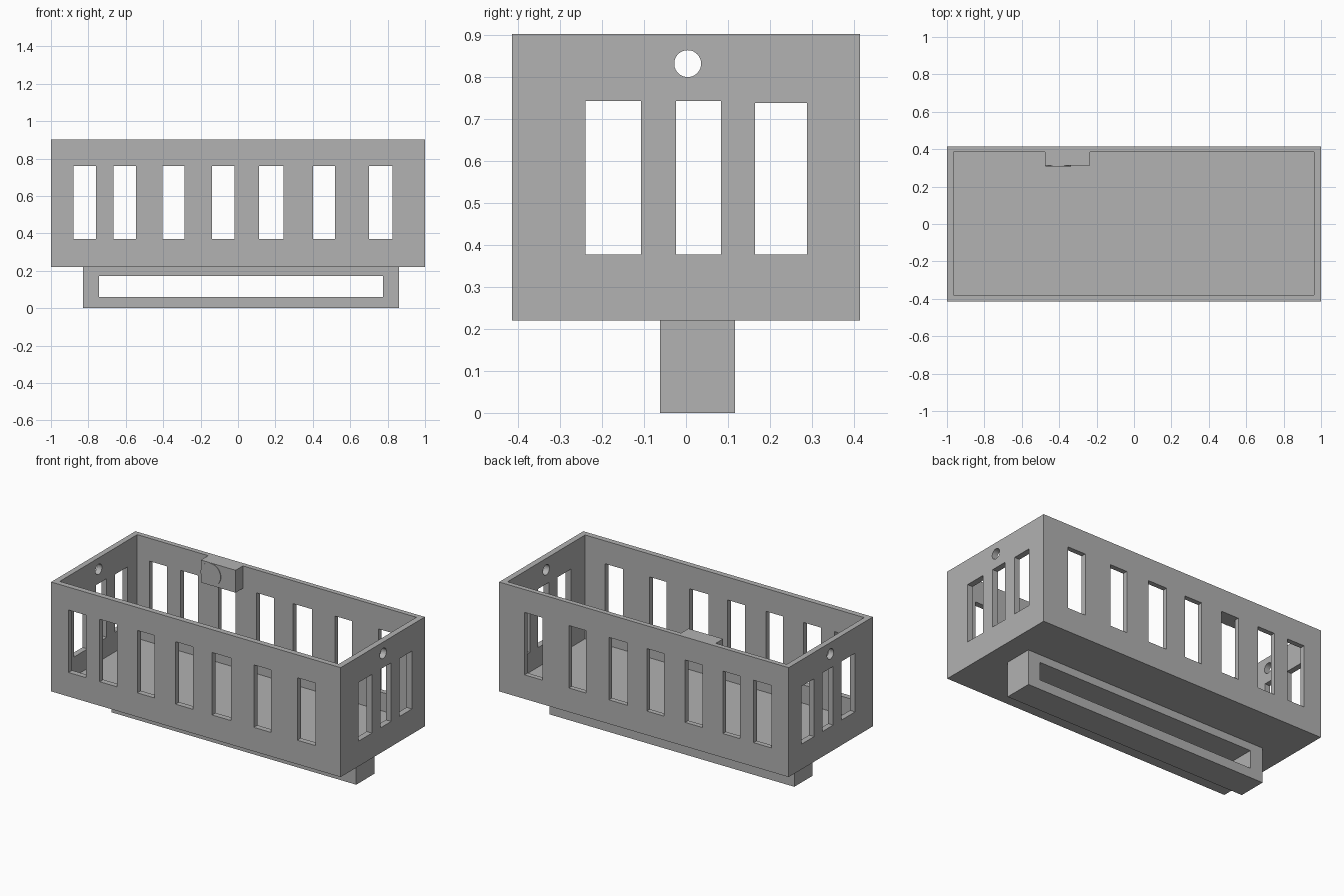
import bpy
import math
from mathutils import Matrix

default = bpy.data.objects.get("Cube")
if default:
    bpy.data.objects.remove(default, do_unlink=True)

import bmesh

grey = bpy.data.materials.new("matte grey")
grey.use_nodes = True
colour = (0.445, 0.445, 0.445, 1)
grey.diffuse_color = colour
grey.node_tree.nodes["Principled BSDF"].inputs["Base Color"].default_value = colour


def add_box(bm, x, y, z):
    """Add a box spanning the given (low, high) ranges."""
    spans = (x, y, z)
    centre = Matrix.Translation([(a + b) / 2 for a, b in spans])
    scale = Matrix.Diagonal([b - a for a, b in spans] + [1])
    bmesh.ops.create_cube(bm, size=1, matrix=centre @ scale)


def add_cylinder(bm, centre, radius, depth, turn, axis):
    """Add a round bar, turned a quarter turn about the given axis."""
    matrix = Matrix.Translation(centre) @ Matrix.Rotation(turn, 4, axis)
    bmesh.ops.create_cone(bm, cap_ends=True, segments=48, radius1=radius,
                          radius2=radius, depth=depth, matrix=matrix)


def make_object(name, bm):
    mesh = bpy.data.meshes.new(name)
    bm.to_mesh(mesh)
    bm.free()
    mesh.materials.append(grey)
    obj = bpy.data.objects.new(name, mesh)
    bpy.context.collection.objects.link(obj)
    return obj


def box_object(name, x, y, z):
    bm = bmesh.new()
    add_box(bm, x, y, z)
    return make_object(name, bm)


def cut(target, cutter):
    """Subtract the cutter from the target, then discard the cutter."""
    cutter.hide_render = True
    mod = target.modifiers.new("cut", 'BOOLEAN')
    mod.operation = 'DIFFERENCE'
    mod.solver = 'EXACT'
    mod.object = cutter
    bpy.context.view_layer.objects.active = target
    bpy.ops.object.modifier_apply(modifier=mod.name)
    bpy.data.objects.remove(cutter, do_unlink=True)


def shade(obj):
    bpy.ops.object.select_all(action='DESELECT')
    obj.select_set(True)
    bpy.context.view_layer.objects.active = obj
    bpy.ops.object.shade_smooth_by_angle(angle=math.radians(30))


# Open tray with thin walls
tray = box_object("tray", (-1, 1), (-0.415, 0.415), (0.22, 0.903))
cut(tray, box_object("cavity", (-0.965, 0.963), (-0.38, 0.384), (0.255, 1.1)))

# Tall openings through the long walls
bm = bmesh.new()
for left, right in ((-0.88, -0.758), (-0.665, -0.545), (-0.405, -0.285),
                    (-0.14, -0.02), (0.112, 0.242), (0.40, 0.518), (0.70, 0.825)):
    add_box(bm, (left, right), (-0.6, 0.6), (0.37, 0.76))
cut(tray, make_object("long_wall_openings", bm))

# Openings and a round hole through the end walls
bm = bmesh.new()
for near, far, top in ((-0.24, -0.107, 0.743), (-0.024, 0.083, 0.743),
                       (0.164, 0.288, 0.738)):
    add_box(bm, (-1.2, 1.2), (near, far), (0.377, top))
add_cylinder(bm, (0, 0.004, 0.832), 0.032, 2.4, math.pi / 2, 'Y')
cut(tray, make_object("end_wall_openings", bm))
shade(tray)

# Slotted rail under the floor
rail = box_object("bottom_rail", (-0.83, 0.86), (-0.062, 0.117), (0, 0.22))
cut(rail, box_object("slot", (-0.742, 0.776), (-0.3, 0.3), (0.06, 0.172)))

# Small block inside the back wall, with a shallow disc on its face
box_object("mount_block", (-0.475, -0.235), (0.312, 0.386), (0.763, 0.903))
bm = bmesh.new()
add_cylinder(bm, (-0.405, 0.312, 0.833), 0.069, 0.008, math.pi / 2, 'X')
shade(make_object("mount_disc", bm))
